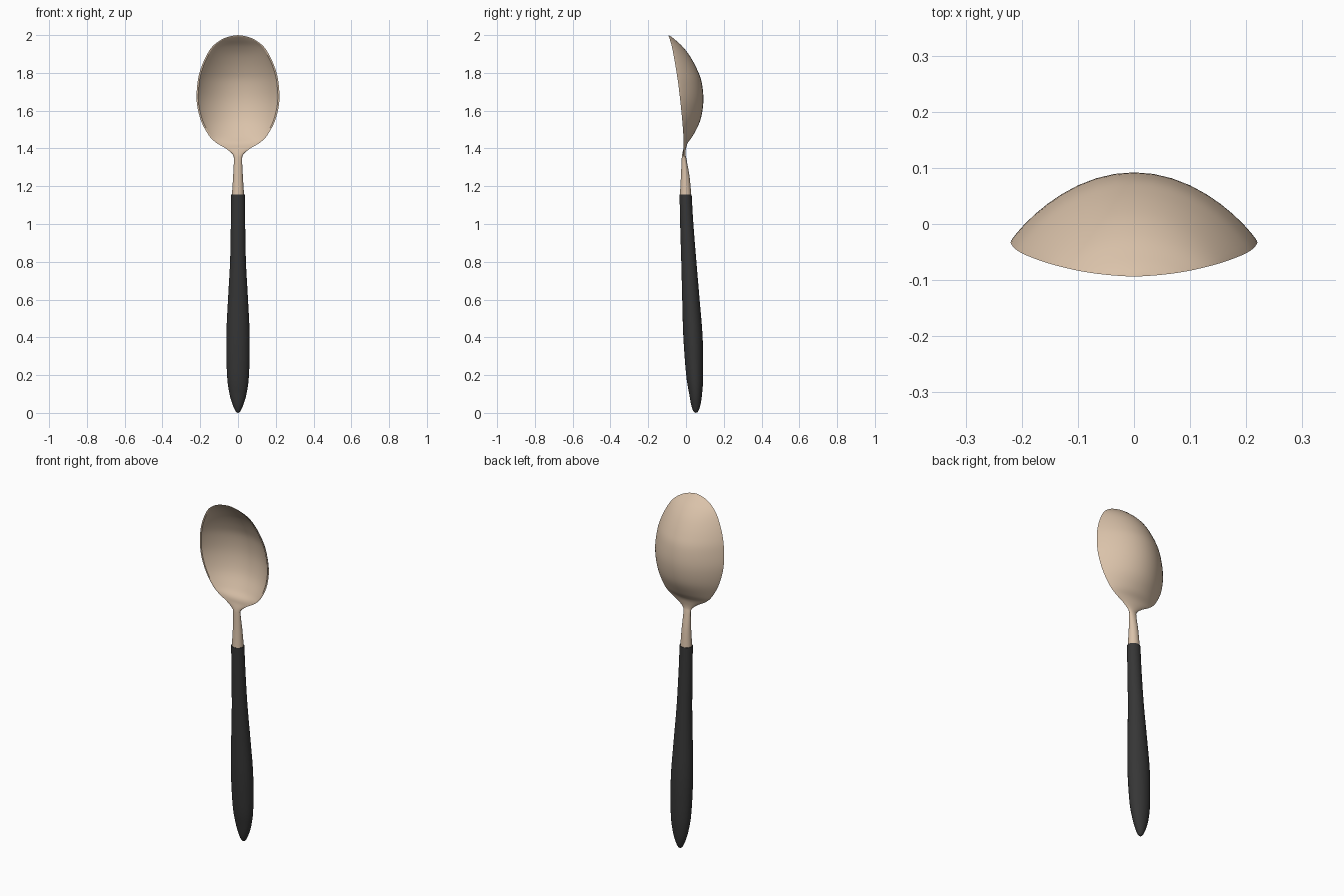
import bpy, bmesh, math

cube = bpy.data.objects.get("Cube")
if cube:
    bpy.data.objects.remove(cube, do_unlink=True)

HALF = 20      # segments on each half of a cross-section
STEPS = 5      # rings between two profile rows


def material(name, rgb, rough):
    m = bpy.data.materials.new(name)
    m.use_nodes = True
    m.diffuse_color = (*rgb, 1)
    shader = m.node_tree.nodes["Principled BSDF"]
    shader.inputs["Base Color"].default_value = (*rgb, 1)
    shader.inputs["Roughness"].default_value = rough
    return m


def smooth_rows(rows):
    """Catmull-Rom interpolation through the profile rows."""
    out = []
    for i in range(len(rows) - 1):
        quad = rows[max(i - 1, 0)], rows[i], rows[i + 1], rows[min(i + 2, len(rows) - 1)]
        for k in range(STEPS):
            t = k / STEPS
            out.append([b + 0.5 * t * (c - a + t * (2 * a - 5 * b + 4 * c - d
                        + t * (3 * (b - c) + d - a))) for a, b, c, d in zip(*quad)])
    return out + [list(rows[-1])]


def section(z, width, mid, back, front, lip=0, power=1):
    """Closed ring: an arc on the back and an arc on the front, joined by a lip."""
    width = max(width, 0)
    inner = width - min(lip, width * 0.3)
    angles = [math.pi * i / HALF for i in range(HALF + 1)]
    bulge = [max(math.sin(a), 0) ** power for a in angles]
    ring = [(width * math.cos(a), mid + back * s, z) for a, s in zip(angles, bulge)]
    ring += [(inner * math.cos(a), mid + front * s, z)
             for a, s in reversed(list(zip(angles, bulge)))]
    return ring


def loft(name, rows, mat):
    bm = bmesh.new()
    rings = [[bm.verts.new(p) for p in section(*r)] for r in smooth_rows(rows)]
    for a, b in zip(rings, rings[1:]):
        for i in range(len(a)):
            j = (i + 1) % len(a)
            bm.faces.new((a[i], a[j], b[j], b[i]))
    bm.faces.new(rings[0])
    bm.faces.new(rings[-1])
    bmesh.ops.remove_doubles(bm, verts=bm.verts, dist=0.0001)
    bmesh.ops.recalc_face_normals(bm, faces=bm.faces)
    mesh = bpy.data.meshes.new(name)
    bm.to_mesh(mesh)
    bm.free()
    mesh.materials.append(mat)
    obj = bpy.data.objects.new(name, mesh)
    bpy.context.collection.objects.link(obj)
    bpy.ops.object.select_all(action="DESELECT")
    obj.select_set(True)
    bpy.context.view_layer.objects.active = obj
    bpy.ops.object.shade_smooth_by_angle(angle=math.radians(50))
    return obj


tan = material("warm_tan_metal", (0.70, 0.54, 0.40), 0.5)
black = material("charcoal_handle", (0.037, 0.037, 0.037), 0.6)

# Handle: height, half width, centre y, half depth
handle = [(0, 0, .052, 0), (.008, .012, .052, .012), (.04, .027, .052, .024),
          (.1, .045, .051, .034), (.2, .058, .046, .045), (.4, .062, .037, .051),
          (.6, .053, .026, .046), (.8, .042, .015, .040), (1.0, .038, .004, .035),
          (1.155, .036, -.002, .032)]
loft("handle", [(z, w, y, d, -d) for z, w, y, d in handle], black)

# Stem: height, half width, centre y, half depth
stem = [(1.14, .033, -.002, .031), (1.25, .026, -.004, .023), (1.34, .022, -.010, .013)]
rows = [(z, w, y, d, -d, 0, 1) for z, w, y, d in stem]
rows += [(1.37, .030, -.013, .010, -.007, .002, 1.1),
         (1.40, .065, -.013, .013, .000, .005, 1.3)]
# Bowl: height, half width, rim y, depth of the back
bowl = [(1.43, .115, -.012, .022), (1.47, .155, -.014, .052), (1.55, .197, -.020, .096),
        (1.65, .219, -.030, .122), (1.75, .214, -.042, .125), (1.82, .198, -.053, .111),
        (1.89, .168, -.065, .085), (1.94, .135, -.075, .056), (1.975, .090, -.085, .028),
        (1.993, .045, -.091, .011), (2, 0, -.094, 0)]
rows += [(z, w, y, d, max(d - .015, 0), .009, 1.8) for z, w, y, d in bowl]
loft("bowl_and_stem", rows, tan)
